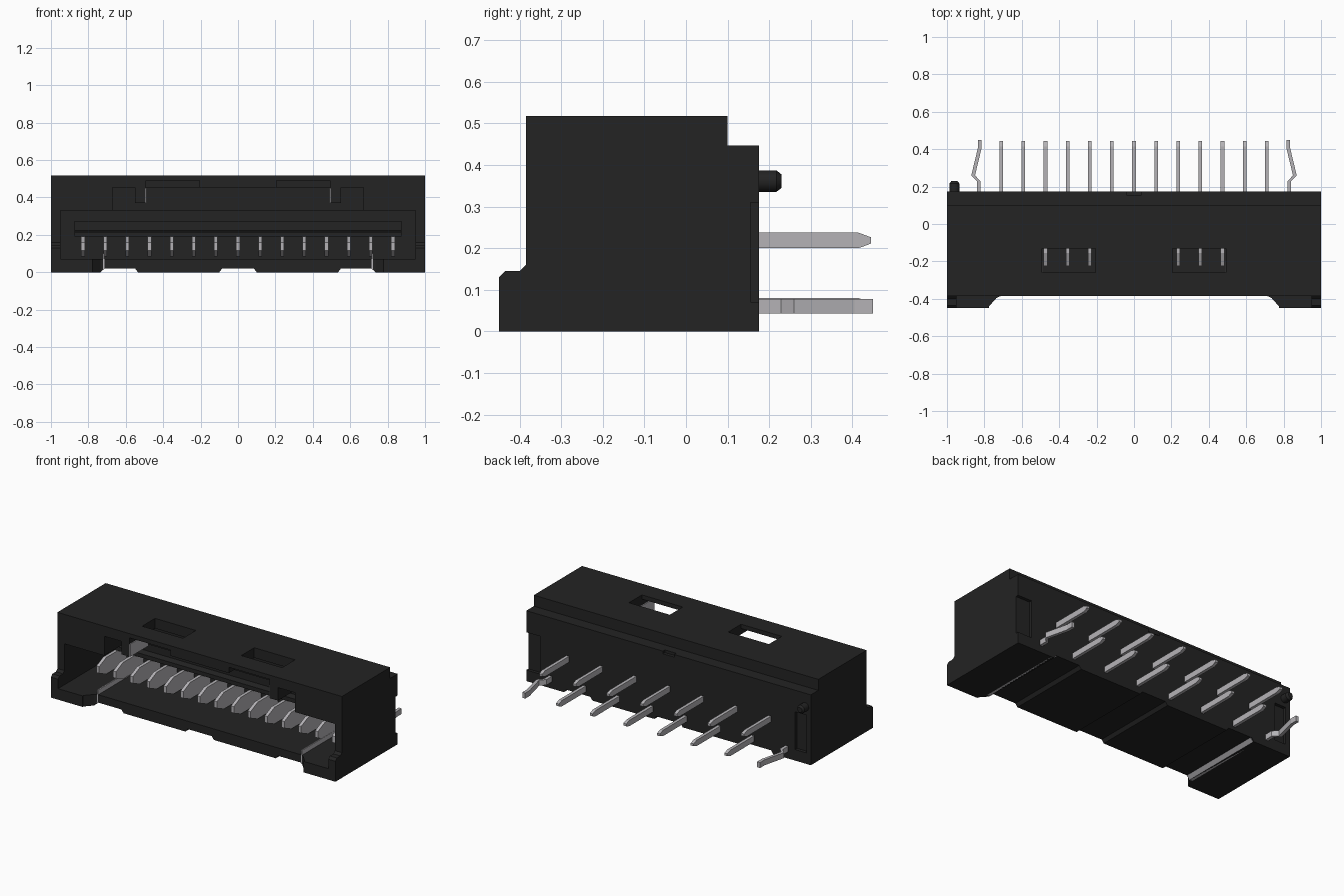
import bpy, bmesh, math
from mathutils import Vector

cube = bpy.data.objects.get("Cube")
if cube:
    bpy.data.objects.remove(cube, do_unlink=True)


def material(name, rgb, rough):
    m = bpy.data.materials.new(name)
    m.use_nodes = True
    m.diffuse_color = (*rgb, 1)
    b = next(n for n in m.node_tree.nodes if n.type == 'BSDF_PRINCIPLED')
    b.inputs["Base Color"].default_value = (*rgb, 1)
    b.inputs["Roughness"].default_value = rough
    return m


BLACK = material("black plastic", (0.017, 0.017, 0.017), 0.6)
METAL = material("tinned metal", (0.46, 0.45, 0.47), 0.5)


def prism(name, pts, axis, lo, hi, mat=BLACK):
    """Extrude a 2D outline along an axis; x takes (y,z), y takes (x,z), z takes (x,y)."""
    place = {'x': lambda a, b, t: (t, a, b),
             'y': lambda a, b, t: (a, t, b),
             'z': lambda a, b, t: (a, b, t)}[axis]
    bm = bmesh.new()
    low = [bm.verts.new(place(a, b, lo)) for a, b in pts]
    top = [bm.verts.new(place(a, b, hi)) for a, b in pts]
    bm.faces.new(low)
    bm.faces.new(top)
    n = len(pts)
    for i in range(n):
        j = (i + 1) % n
        bm.faces.new((low[i], low[j], top[j], top[i]))
    bmesh.ops.recalc_face_normals(bm, faces=bm.faces)
    me = bpy.data.meshes.new(name)
    bm.to_mesh(me)
    bm.free()
    me.materials.append(mat)
    ob = bpy.data.objects.new(name, me)
    bpy.context.collection.objects.link(ob)
    return ob


def box(name, x0, x1, y0, y1, z0, z1, mat=BLACK):
    return prism(name, [(x0, y0), (x1, y0), (x1, y1), (x0, y1)], 'z', z0, z1, mat)


def cut(target, cutter):
    """Subtract the cutter from the target and discard it."""
    cutter.hide_render = True
    mod = target.modifiers.new("cut", 'BOOLEAN')
    mod.operation = 'DIFFERENCE'
    mod.solver = 'EXACT'
    mod.object = cutter
    deps = bpy.context.evaluated_depsgraph_get()
    deps.update()
    mesh = bpy.data.meshes.new_from_object(target.evaluated_get(deps))
    target.modifiers.clear()
    target.data = mesh
    bpy.data.objects.remove(cutter, do_unlink=True)


def blade(name, x, y0, y1, z0, z1, tip, w=0.02):
    """Flat contact pin along y, tapered at the end y1."""
    d = math.copysign(tip, y1 - y0)
    c = (z1 - z0) * 0.3
    prism(name, [(y0, z0), (y1 - d, z0), (y1, z0 + c), (y1, z1 - c), (y1 - d, z1), (y0, z1)],
          'x', x - w / 2, x + w / 2, METAL)


# Housing: side profile with front foot and rear step
housing = prism("housing", [(-0.45, 0), (-0.45, 0.13), (-0.435, 0.145), (-0.40, 0.145),
                            (-0.385, 0.16), (-0.385, 0.517), (0.10, 0.517), (0.10, 0.447),
                            (0.175, 0.447), (0.175, 0)], 'x', -1, 1)

# Set the front back between the two feet
cut(housing, prism("foot_gap", [(-0.785, -0.5), (0.785, -0.5), (0.775, -0.44), (0.735, -0.395),
                                (0.715, -0.385), (-0.715, -0.385), (-0.735, -0.395),
                                (-0.775, -0.44)], 'z', -0.1, 0.3))

# Mating cavity and its raised keyway
cut(housing, box("cavity", -0.95, 0.95, -0.6, 0.05, 0.07, 0.33))
cut(housing, box("keyway", -0.67, 0.67, -0.6, -0.115, 0.30, 0.453))

# Latch windows through the roof, each with a groove to the front
for s in (-1, 1):
    a, b = sorted((s * 0.205, s * 0.492))
    cut(housing, box("latch_window", a, b, -0.26, -0.13, 0.40, 0.6))
    cut(housing, box("latch_groove", a, b, -0.5, -0.20, 0.40, 0.49))

# Relief channels under the base
for a, b in ((-0.72, -0.55), (-0.085, 0.085), (0.55, 0.72)):
    e = 0.015
    cut(housing, prism("base_channel", [(a - e, -0.02), (b + e, -0.02), (b + e, 0),
                                        (b, 0.02), (a, 0.02), (a - e, 0)], 'y', -0.6, 0.3))

# Rear corner recesses and centre notch
cut(housing, box("rear_recess", 0.90, 1.1, 0.155, 0.3, 0.07, 0.31))
cut(housing, box("rear_recess", -0.97, -0.89, 0.155, 0.3, 0.07, 0.31))
cut(housing, box("rear_notch", -0.04, 0.04, 0.155, 0.3, 0.43, 0.5))

# Ledge over the contacts
prism("contact_ledge", [(0.055, 0.19), (-0.04, 0.19), (-0.04, 0.215), (0.0, 0.222),
                        (0.0, 0.275), (0.055, 0.275)], 'x', -0.875, 0.875)

# Key ribs hanging from the roof, with metal inner faces
for s, side in ((-1, "right"), (1, "left")):
    a, b = sorted((s * 0.495, s * 0.55))
    box(side + "_key_rib", a, b, -0.384, -0.20, 0.37, 0.46)
    a, b = sorted((s * 0.489, s * 0.495))
    box(side + "_rib_plate", a, b, -0.38, -0.20, 0.37, 0.45, METAL)

# Contacts inside the cavity
PITCH = 0.1183
for i in range(-7, 8):
    blade("front_contact", i * PITCH, 0.06, -0.225, 0.085, 0.19, 0.07)

# Two staggered rows of rear pins
for i in range(-6, 7):
    z = 0.2 if i % 2 == 0 else 0.043
    blade("rear_pin", i * PITCH, 0.16, 0.445, z, z + 0.037, 0.03)

# Kinked retention pins and flat base strips on each side
for s, side in ((-1, "right"), (1, "left")):
    path = [(0.83, 0.15), (0.83, 0.228), (0.86, 0.26), (0.825, 0.405), (0.825, 0.45)]
    w = 0.01
    outline = [(s * (x - w), y) for x, y in path] + [(s * (x + w), y) for x, y in path[::-1]]
    prism(side + "_retention_pin", outline, 'z', 0.043, 0.078, METAL)
    strip = [(0.755, 0.0), (0.735, 0.0), (0.713, 0.02), (0.713, 0.1), (0.721, 0.1),
             (0.721, 0.025), (0.755, 0.006)]
    prism(side + "_base_strip", [(s * x, z) for x, z in strip], 'y', -0.388, 0.17, METAL)

# Locating post on the rear face
bm = bmesh.new()
SEG = 16
rings = []
for y, r in ((0.16, 0.026), (0.217, 0.026), (0.23, 0.016)):
    rings.append([bm.verts.new((-0.96 + r * math.cos(t), y, 0.361 + r * math.sin(t)))
                  for t in (2 * math.pi * k / SEG for k in range(SEG))])
for lower, upper in zip(rings, rings[1:]):
    for k in range(SEG):
        j = (k + 1) % SEG
        bm.faces.new((lower[k], lower[j], upper[j], upper[k]))
bm.faces.new(rings[0])
bm.faces.new(rings[-1])
bmesh.ops.recalc_face_normals(bm, faces=bm.faces)
me = bpy.data.meshes.new("locating_post")
bm.to_mesh(me)
bm.free()
me.materials.append(BLACK)
post = bpy.data.objects.new("locating_post", me)
bpy.context.collection.objects.link(post)
bpy.ops.object.select_all(action='DESELECT')
post.select_set(True)
bpy.context.view_layer.objects.active = post
bpy.ops.object.shade_smooth_by_angle(angle=math.radians(30))
